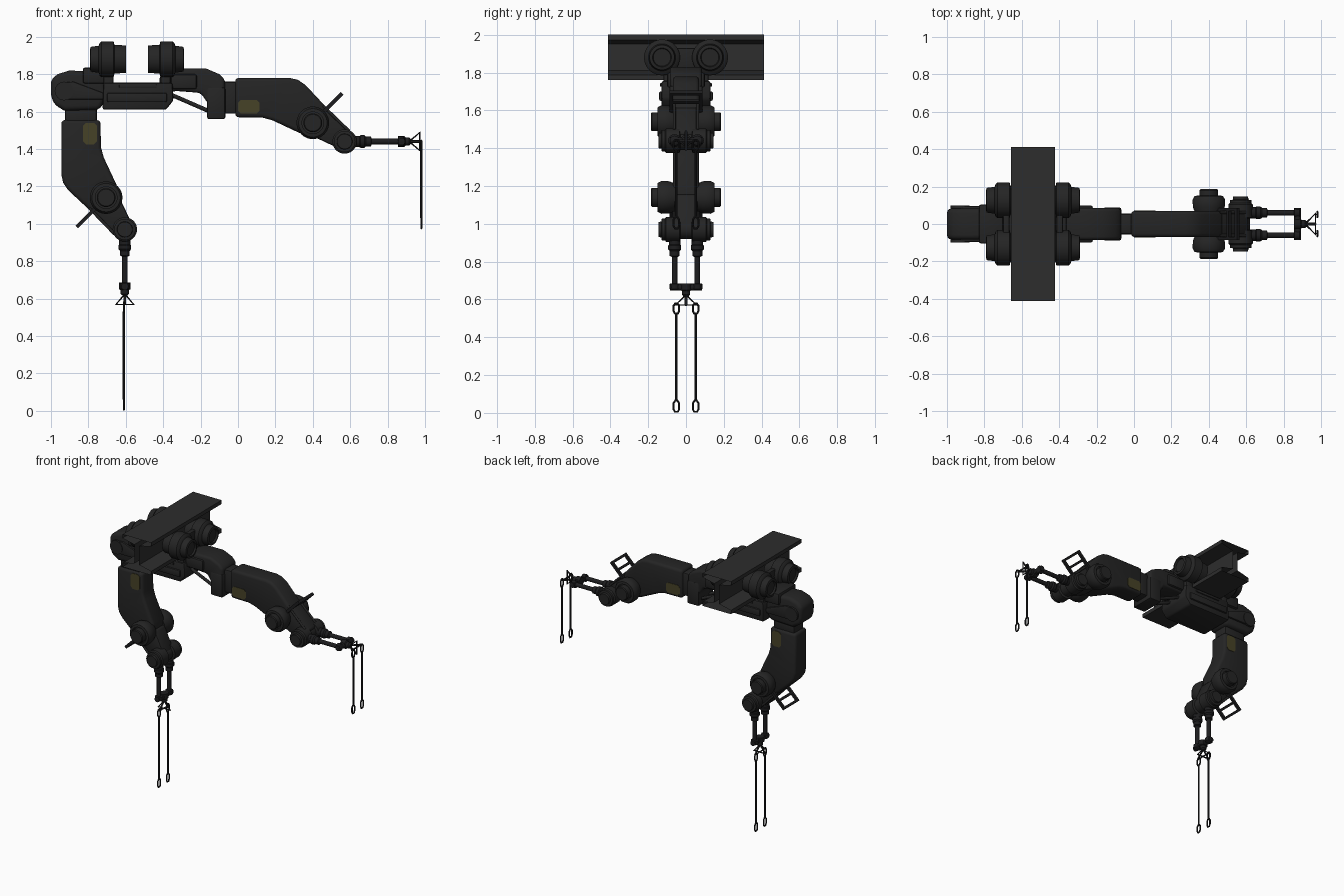
import bpy, bmesh, math
from mathutils import Matrix, Vector

if "Cube" in bpy.data.objects:
    bpy.data.objects.remove(bpy.data.objects["Cube"])


def material(name, col):
    m = bpy.data.materials.new(name)
    m.diffuse_color = (*col, 1)
    m.use_nodes = True
    m.node_tree.nodes["Principled BSDF"].inputs["Base Color"].default_value = m.diffuse_color
    return m


BODY = material("dark_grey", (0.018, 0.018, 0.018))
BEAM = material("beam_grey", (0.026, 0.026, 0.026))
STEEL = material("black_steel", (0.012, 0.012, 0.013))
LABEL = material("olive_label", (0.062, 0.054, 0.02))
I = Matrix.Identity(4)


def smooth(o):
    bpy.ops.object.select_all(action='DESELECT')
    o.select_set(True)
    bpy.context.view_layer.objects.active = o
    bpy.ops.object.shade_smooth_by_angle(angle=math.radians(35))


def finish(name, bm, mat, M):
    bmesh.ops.recalc_face_normals(bm, faces=bm.faces)
    bm.transform(M)
    me = bpy.data.meshes.new(name)
    bm.to_mesh(me)
    bm.free()
    me.materials.append(mat)
    o = bpy.data.objects.new(name, me)
    bpy.context.collection.objects.link(o)
    smooth(o)
    return o


def extrude(name, pts, y0, y1, mat=BODY, M=I, bevel=0.0, seg=2, caps=True):
    """Profile in x/z, extruded along y."""
    bm = bmesh.new()
    f = bm.faces.new([bm.verts.new((x, y0, z)) for x, z in pts])
    r = bmesh.ops.extrude_face_region(bm, geom=[f], use_keep_orig=True)
    vs = [g for g in r['geom'] if isinstance(g, bmesh.types.BMVert)]
    bmesh.ops.translate(bm, verts=vs, vec=(0, y1 - y0, 0))
    if not caps:
        ends = [f for f in bm.faces if len({round(v.co.y, 4) for v in f.verts}) == 1]
        bmesh.ops.delete(bm, geom=ends, context='FACES_ONLY')
    bmesh.ops.recalc_face_normals(bm, faces=bm.faces)
    if bevel:
        es = [e for e in bm.edges if e.calc_face_angle(0) > 0.6]
        bmesh.ops.bevel(bm, geom=es, offset=bevel, segments=seg, profile=0.5,
                        affect='EDGES', clamp_overlap=True)
    return finish(name, bm, mat, M)


def box(name, x, y, z, mat=BODY, M=I, bevel=0.0):
    return extrude(name, [(x[0], z[0]), (x[1], z[0]), (x[1], z[1]), (x[0], z[1])],
                   y[0], y[1], mat, M, bevel)


def lathe(name, prof, origin, axis, mat=BODY, M=I, n=32):
    """(radius, height) profile turned about an axis; ends are capped."""
    bm = bmesh.new()
    rings = [[bm.verts.new((r * math.cos(2 * math.pi * i / n), r * math.sin(2 * math.pi * i / n), h))
              for i in range(n)] for r, h in prof]
    for a, b in zip(rings, rings[1:]):
        for i in range(n):
            bm.faces.new((a[i], a[(i + 1) % n], b[(i + 1) % n], b[i]))
    bm.faces.new(rings[0])
    bm.faces.new(rings[-1])
    rot = Vector(axis).to_track_quat('Z', 'Y').to_matrix().to_4x4()
    return finish(name, bm, mat, M @ Matrix.Translation(origin) @ rot)


def rod(name, p, q, r, mat=BODY, M=I, n=16):
    d = Vector(q) - Vector(p)
    return lathe(name, [(r, 0), (r, d.length)], p, d, mat, M, n)


def loop(name, pts, r, mat=STEEL, M=I):
    """Closed round wire through points."""
    cu = bpy.data.curves.new(name, 'CURVE')
    cu.dimensions = '3D'
    cu.bevel_depth, cu.bevel_resolution = r, 2
    s = cu.splines.new('POLY')
    s.points.add(len(pts) - 1)
    for p, c in zip(s.points, pts):
        p.co = (*(M @ Vector(c)), 1)
    s.use_cyclic_u = True
    cu.materials.append(mat)
    o = bpy.data.objects.new(name, cu)
    bpy.context.collection.objects.link(o)
    bpy.ops.object.select_all(action='DESELECT')
    o.select_set(True)
    bpy.context.view_layer.objects.active = o
    bpy.ops.object.convert(target='MESH')
    smooth(bpy.context.view_layer.objects.active)


# overhead I-beam, open at both ends
BX = -0.54
half = [(0.117, 2.0), (0.117, 1.972), (0.02, 1.95), (0.02, 1.81), (0.117, 1.788), (0.117, 1.76)]
extrude("overhead_beam", [(BX + x, z) for x, z in half] + [(BX - x, z) for x, z in half[::-1]],
        -0.413, 0.413, BEAM, caps=False)

# trolley: four wheels with outer housings, and side hangers
for s in (-1, 1):
    for t in (-1, 1):
        lathe("trolley_wheel", [(0.074, 0.06), (0.076, 0.12), (0.095, 0.125), (0.095, 0.19),
              (0.085, 0.2), (0.072, 0.205), (0.066, 0.248), (0.05, 0.252), (0.046, 0.24)],
              (BX, t * 0.127, 1.88), (s, 0, 0), n=40)
    xs = sorted((BX + s * 0.125, BX + s * 0.18))
    box("trolley_hanger", xs, (-0.12, 0.12), (1.66, 1.82), bevel=0.01)
    xs = sorted((BX + s * 0.125, BX + s * 0.16))
    box("wheel_plate", xs, (-0.08, 0.08), (1.8, 1.93), bevel=0.008)
extrude("trolley_body", [(-0.72, 1.755), (-0.35, 1.755), (-0.345, 1.66), (-0.385, 1.61), (-0.725, 1.61)],
        -0.13, 0.13, bevel=0.012)
box("trolley_side_rail", (-0.7, -0.38), (-0.142, 0.142), (1.65, 1.70), bevel=0.008)
box("trolley_clip", (-0.635, -0.435), (-0.137, 0.137), (1.725, 1.745), bevel=0.004)

# left shoulder, bent down to the hanging arm
extrude("left_shoulder", [(-1.0, 1.77), (-0.965, 1.80), (-0.9, 1.82), (-0.72, 1.81), (-0.70, 1.68),
        (-0.74, 1.61), (-0.93, 1.605), (-0.985, 1.64), (-1.0, 1.69)], -0.083, 0.083, bevel=0.025, seg=3)
box("left_shoulder_cover", (-0.83, -0.70), (-0.104, 0.104), (1.75, 1.835), bevel=0.012)
for s in (-1, 1):
    rod("shoulder_side_arm", (-0.93, s * 0.075, 1.71), (-0.93, s * 0.098, 1.71), 0.05, n=24)
    extrude("shoulder_side_link", [(-0.95, 1.755), (-0.88, 1.76), (-0.72, 1.70), (-0.72, 1.665), (-0.93, 1.665)],
            s * 0.07, s * 0.095, bevel=0.006)

# right shoulder, gently arched to the level arm, with struts
extrude("right_shoulder", [(-0.42, 1.79), (-0.3, 1.83), (-0.17, 1.83), (-0.10, 1.80), (-0.07, 1.77),
        (-0.07, 1.56), (-0.145, 1.565), (-0.165, 1.65), (-0.2, 1.70), (-0.33, 1.71), (-0.42, 1.69)],
        -0.085, 0.085, bevel=0.018, seg=3)
box("right_shoulder_cover", (-0.36, -0.22), (-0.1, 0.1), (1.72, 1.80), bevel=0.012)
box("right_collar", (-0.165, -0.068), (-0.088, 0.088), (1.56, 1.73), bevel=0.01)
for s in (-1, 1):
    rod("shoulder_strut", (-0.38, s * 0.045, 1.70), (-0.15, s * 0.045, 1.60), 0.011)


def arm(side, M):
    """Arm along local +x with its offset towards local -z."""
    E, W = (0.415, 0, -0.135), (0.585, 0, -0.235)      # elbow and wrist centres
    box(side + "_neck", (-0.07, 0.02), (-0.055, 0.055), (-0.085, 0.085), BODY, M, 0.012)
    extrude(side + "_forearm", [(0, 0.105), (0.29, 0.105), (0.335, 0.095), (0.375, 0.068), (0.49, -0.055),
            (0.455, -0.19), (0.345, -0.19), (0.2, -0.122), (0.145, -0.107), (0, -0.105)],
            -0.07, 0.07, BODY, M, 0.02, 3)
    extrude(side + "_link", [(0.40, -0.06), (0.48, -0.055), (0.625, -0.19), (0.60, -0.28), (0.56, -0.275),
            (0.40, -0.2)], -0.06, 0.06, BODY, M, 0.012)
    c = 0.016
    for s in (-1, 1):
        # label plate with clipped corners
        x0, x1, z0, z1 = 0.015, 0.13, -0.086, -0.012
        extrude(side + "_label", [(x0 + c, z0), (x1 - c, z0), (x1, z0 + c), (x1, z1 - c), (x1 - c, z1),
                (x0 + c, z1), (x0, z1 - c), (x0, z0 + c)], s * 0.067, s * 0.0725, LABEL, M)
        # elbow and wrist motors
        lathe(side + "_elbow_joint", [(0.07, 0.05), (0.085, 0.09), (0.087, 0.13), (0.076, 0.15), (0.058, 0.152),
              (0.058, 0.14), (0.05, 0.14), (0.05, 0.18), (0.045, 0.186), (0.03, 0.186)], E, (0, s, 0), BODY, M, 40)
        lathe(side + "_wrist_joint", [(0.05, 0.0), (0.05, 0.03), (0.065, 0.035), (0.065, 0.105), (0.057, 0.112),
              (0.057, 0.128), (0.042, 0.13), (0.04, 0.146), (0.025, 0.146)], W, (0, s, 0), BODY, M, 36)
        rod(side + "_link_rail", (0.47, s * 0.062, -0.045), (0.61, s * 0.062, -0.18), 0.008, BODY, M)
        # fork rods
        lathe(side + "_fork_rod", [(0.03, 0.0), (0.03, 0.08), (0.034, 0.085), (0.034, 0.105), (0.026, 0.115),
              (0.026, 0.14), (0.015, 0.145), (0.015, 0.285), (0.026, 0.288), (0.026, 0.315), (0.015, 0.322)],
              (W[0], s * 0.06, W[2]), (1, 0, 0), STEEL, M, 20)
    # operator handle: rectangular frame with a middle bar
    H = M @ Matrix.Translation((0.48, 0, -0.07)) @ Matrix.Rotation(-math.pi / 4, 4, 'Y')
    for y in (-0.078, 0.078):
        box(side + "_handle_side", (-0.06, 0.13), (y - 0.008, y + 0.008), (-0.01, 0.01), STEEL, H)
    for x in (0.0, 0.06, 0.122):
        box(side + "_handle_bar", (x - 0.008, x + 0.008), (-0.08, 0.08), (-0.01, 0.01), STEEL, H)
    # crossbar, swivel and crossed triangular shackles
    rod(side + "_crossbar", (0.89, -0.085, W[2]), (0.89, 0.085, W[2]), 0.019, STEEL, M)
    lathe(side + "_swivel", [(0.03, 0.87), (0.03, 0.905), (0.022, 0.91), (0.022, 0.93), (0.01, 0.94)],
          (0, 0, W[2]), (1, 0, 0), STEEL, M, 20)
    loop(side + "_shackle", [(0.93, 0, W[2]), (0.987, 0, W[2] + 0.048), (0.987, 0, W[2] - 0.048)], 0.007, STEEL, M)
    loop(side + "_spreader", [(0.93, 0, W[2]), (0.985, 0.056, W[2]), (0.985, -0.056, W[2])], 0.007, STEEL, M)


def eye(name, x, y, z0, z1, w=0.015):
    """Long oval wire eye in the y/z plane."""
    k = 0.014
    loop(name, [(x, y - w, z0 + k), (x, y - w * 0.5, z0), (x, y + w * 0.5, z0), (x, y + w, z0 + k),
                (x, y + w, z1 - k), (x, y + w * 0.4, z1), (x, y - w * 0.4, z1), (x, y - w, z1 - k)], 0.0055)


def slings(side, x, top, bottom):
    for s in (-1, 1):
        y = s * 0.051
        rod(side + "_sling", (x, y, bottom + 0.06), (x, y, top - 0.05), 0.0065, STEEL, n=10)
        eye(side + "_sling_top_eye", x, y, top - 0.055, top)
        eye(side + "_sling_hook", x, y, bottom + 0.0055, bottom + 0.065)


arm("right", Matrix.Translation((-0.015, 0, 1.675)))
arm("left", Matrix(((0, 0, -1, -0.84), (0, -1, 0, 0), (-1, 0, 0, 1.555), (0, 0, 0, 1))))
slings("right", 0.98, 1.445, 0.97)
slings("left", -0.61, 0.58, 0.0)
